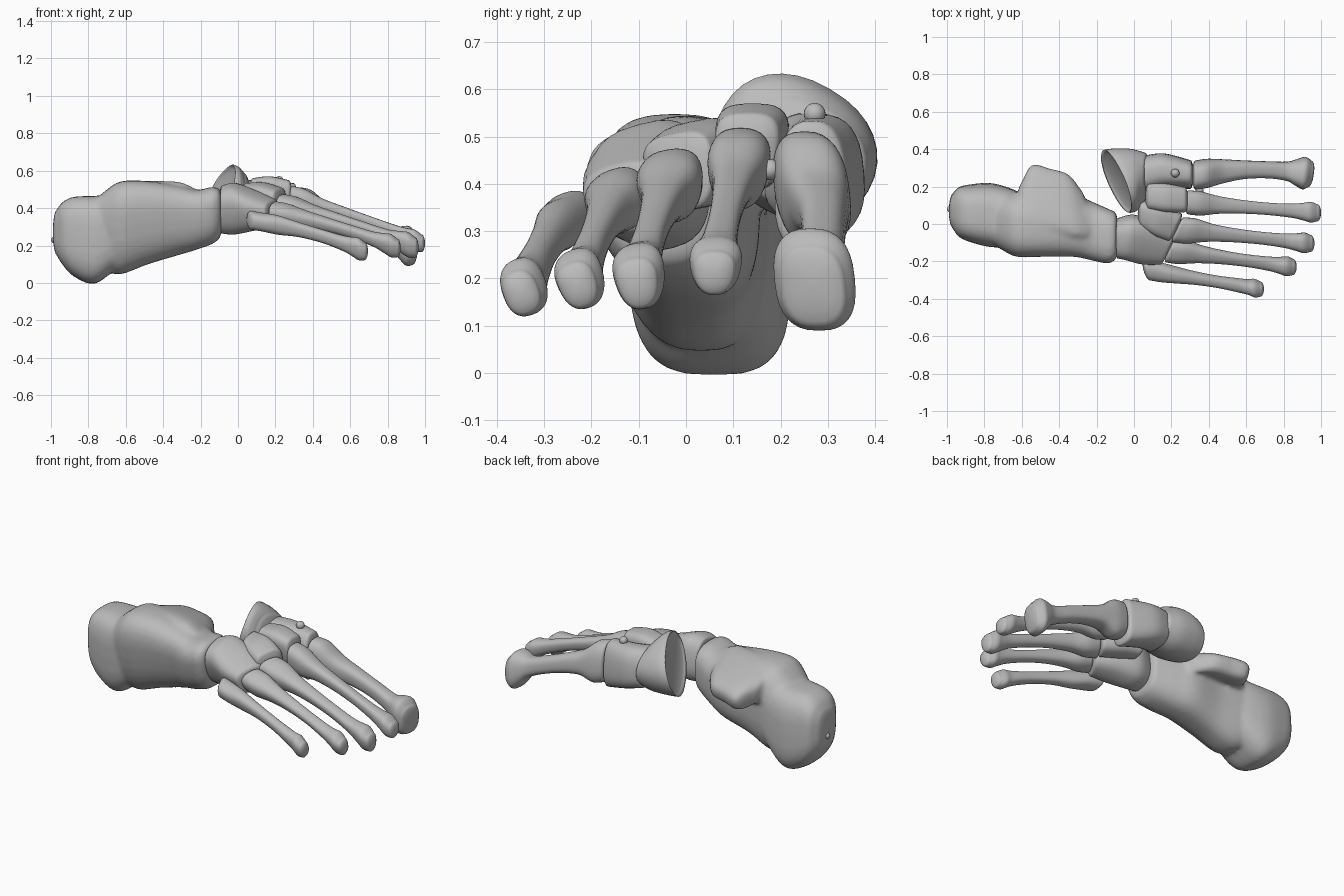
import bpy, bmesh, math
from mathutils import Vector

cube = bpy.data.objects.get("Cube")
if cube:
    bpy.data.objects.remove(cube, do_unlink=True)

SIDES, STEPS = 32, 6

grey = bpy.data.materials.new("bone_grey")
grey.use_nodes = True
colour = (0.5, 0.5, 0.5, 1)
grey.diffuse_color = colour
grey.node_tree.nodes["Principled BSDF"].inputs["Base Color"].default_value = colour


def smooth_path(stations):
    """Catmull-Rom interpolation through (x, y, z, half width, half height)."""
    pts = [Vector(s) for s in stations]
    pts = [pts[0]] + pts + [pts[-1]]
    path = []
    for a, b, c, d in zip(pts, pts[1:], pts[2:], pts[3:]):
        for i in range(STEPS):
            t = i / STEPS
            path.append((b * 2 + (c - a) * t + (a * 2 - b * 5 + c * 4 - d) * t * t
                         + (b * 3 - a - c * 3 + d) * t ** 3) / 2)
    return path + [pts[-1]]


def loft(bm, stations, power=2.4, roll=0, taper=0, lean=0, shear=((0, 0), (0, 0)),
         caps=(.02, .02)):
    """Skin rounded sections along x, closing both ends with domed or dished caps."""
    path = smooth_path(stations)
    last = len(path) - 1
    sections = [(p, 1, i / last) for i, p in enumerate(path)]

    def cap(p, sign, bulge, t):
        rings = []
        for s in (.95, .85, .6, .3, .03):
            q = p.copy()
            q[0] += sign * bulge * math.sqrt(1 - s * s)
            rings.append((q, s, t))
        return rings
    sections = cap(path[0], -1, caps[0], 0)[::-1] + sections + cap(path[-1], 1, caps[1], 1)

    rings = []
    cr, sr = math.cos(math.radians(roll)), math.sin(math.radians(roll))
    for (x, y, z, ry, rz), s, t in sections:
        ky, kz = (a + (b - a) * t for a, b in zip(*shear))
        ring = []
        for i in range(SIDES):
            angle = math.tau * i / SIDES
            c, n = math.cos(angle), math.sin(angle)
            v = math.copysign(abs(n) ** (2 / power), n)
            u = math.copysign(abs(c) ** (2 / power), c) * (1 + taper * v)
            u, v = u * ry * s, v * rz * s
            dy, dz = u * cr - v * sr - lean * v, u * sr + v * cr
            ring.append(bm.verts.new((x + ky * dy + kz * dz, y + dy, z + dz)))
        rings.append(ring)
    for r, q in zip(rings, rings[1:]):
        for i in range(SIDES):
            j = (i + 1) % SIDES
            bm.faces.new((r[i], r[j], q[j], q[i]))
    bm.faces.new(rings[0][::-1])
    bm.faces.new(rings[-1])


def finish(name, bm):
    bmesh.ops.recalc_face_normals(bm, faces=bm.faces)
    for f in bm.faces:
        f.smooth = True
    mesh = bpy.data.meshes.new(name)
    bm.to_mesh(mesh)
    bm.free()
    mesh.materials.append(grey)
    obj = bpy.data.objects.new(name, mesh)
    bpy.context.collection.objects.link(obj)
    return obj


def bone(name, stations, **options):
    bm = bmesh.new()
    loft(bm, stations, **options)
    return finish(name, bm)


def metatarsal(name, base, head, shaft, bow=0, **options):
    """Flared base, slim arched shaft and knobbed head."""
    base, head = Vector(base), Vector(head)
    stations = []
    profile = ((0, "base", .95), (.1, "base", .95), (.24, "shaft", 1.35), (.42, "shaft", 1.05),
               (.62, "shaft", .95), (.8, "shaft", 1.08), (.89, "head", .85),
               (.95, "head", 1), (1, "head", .82))
    for t, kind, scale in profile:
        p = base.lerp(head, t)
        arch = math.sin(math.pi * t)
        p[1] += bow * arch
        p[2] += .02 * arch
        p[3], p[4] = {"base": base[3:], "head": head[3:], "shaft": (shaft, shaft * 1.1)}[kind]
        p[3] *= scale
        p[4] *= scale
        stations.append(p)
    return bone(name, stations, **options)


def bead(name, location, radius):
    bm = bmesh.new()
    bmesh.ops.create_uvsphere(bm, u_segments=20, v_segments=12, radius=radius)
    bmesh.ops.translate(bm, verts=bm.verts, vec=location)
    return finish(name, bm)


# Heel bone: rear knob, body and inner shelf fused into one smooth surface
bm = bmesh.new()
loft(bm, [(-.97, .07, .27, .09, .12), (-.94, .065, .265, .13, .165), (-.88, .058, .248, .152, .212),
          (-.77, .048, .23, .17, .235), (-.66, .035, .27, .155, .2), (-.58, .03, .3, .12, .15)],
     power=3.1, lean=.04, caps=(.02, .015))
loft(bm, [(-.8, .04, .26, .11, .15), (-.7, .02, .28, .15, .22), (-.62, .005, .296, .168, .248),
          (-.48, -.005, .322, .158, .222), (-.32, -.005, .335, .16, .187),
          (-.22, -.035, .338, .152, .16), (-.14, -.06, .36, .142, .153),
          (-.1, -.06, .37, .125, .135)], power=2.7, taper=.14, lean=.1, caps=(.02, .015))
loft(bm, [(-.61, .1, .445, .13, .06), (-.55, .13, .44, .19, .07), (-.44, .115, .445, .185, .07),
          (-.33, .09, .445, .18, .065), (-.26, .05, .43, .14, .06)],
     power=3.2, roll=-18, shear=((.1, 0), (-.2, 0)))
heel = finish("heel_bone", bm)
remesh = heel.modifiers.new("fuse", "REMESH")
remesh.mode = "VOXEL"
remesh.voxel_size = .013
remesh.use_smooth_shade = True
relax = heel.modifiers.new("relax", "SMOOTH")
relax.factor = .5
relax.iterations = 5

# Midfoot bones
bone("navicular", [(-.095, .23, .475, .17, .14), (-.06, .232, .475, .176, .145),
                   (0, .236, .468, .17, .136), (.05, .24, .46, .145, .115)],
     power=2.2, roll=-30, shear=((-.35, .33), (.05, -.12)), caps=(-.03, .025))
bone("cuboid", [(-.09, -.07, .39, .1, .125), (-.02, -.065, .395, .115, .135),
                (.08, -.095, .385, .11, .105), (.18, -.13, .37, .08, .073)],
     power=2.7, roll=15, taper=.15, shear=((0, 0), (.45, 0)), caps=(.01, .015))
bone("medial_cuneiform", [(.06, .265, .435, .1, .115), (.16, .283, .42, .093, .125),
                          (.3, .265, .395, .076, .138)], power=2.7, taper=-.1)
bone("intermediate_cuneiform", [(.08, .148, .475, .066, .085), (.17, .14, .48, .072, .09),
                                (.27, .13, .465, .064, .085)], power=3, taper=.2)
bone("lateral_cuneiform", [(.04, .06, .445, .068, .085), (.13, .03, .442, .08, .092),
                           (.22, -.01, .425, .069, .083)], power=3, roll=12, taper=.2,
     shear=((0, 0), (.45, 0)))

# Five long bones, inner to outer
metatarsal("first_metatarsal", (.33, .262, .395, .08, .122), (.94, .268, .183, .085, .106), .047,
           bow=.026, power=2.6, shear=((0, 0), (.15, .1)), lean=.1)
metatarsal("second_metatarsal", (.29, .115, .44, .066, .082), (.98, .06, .212, .054, .058), .034,
           taper=.15)
metatarsal("third_metatarsal", (.24, -.028, .403, .068, .074), (.945, -.102, .19, .053, .067), .034,
           taper=.15, roll=10, shear=((.45, 0), (0, 0)))
metatarsal("fourth_metatarsal", (.2, -.14, .37, .064, .066), (.85, -.228, .186, .049, .062), .033,
           taper=.1, roll=20, shear=((.45, 0), (0, 0)))
metatarsal("fifth_metatarsal", (.07, -.245, .335, .058, .05), (.675, -.348, .17, .046, .06), .034,
           roll=20, shear=((-.25, 0), (0, 0)))

# Small round attachment beads
bead("heel_bead", (-.982, .08, .23), .018)
bead("upper_bead", (.22, .272, .548), .023)
bead("inner_bead", (.35, .178, .43), .022)
